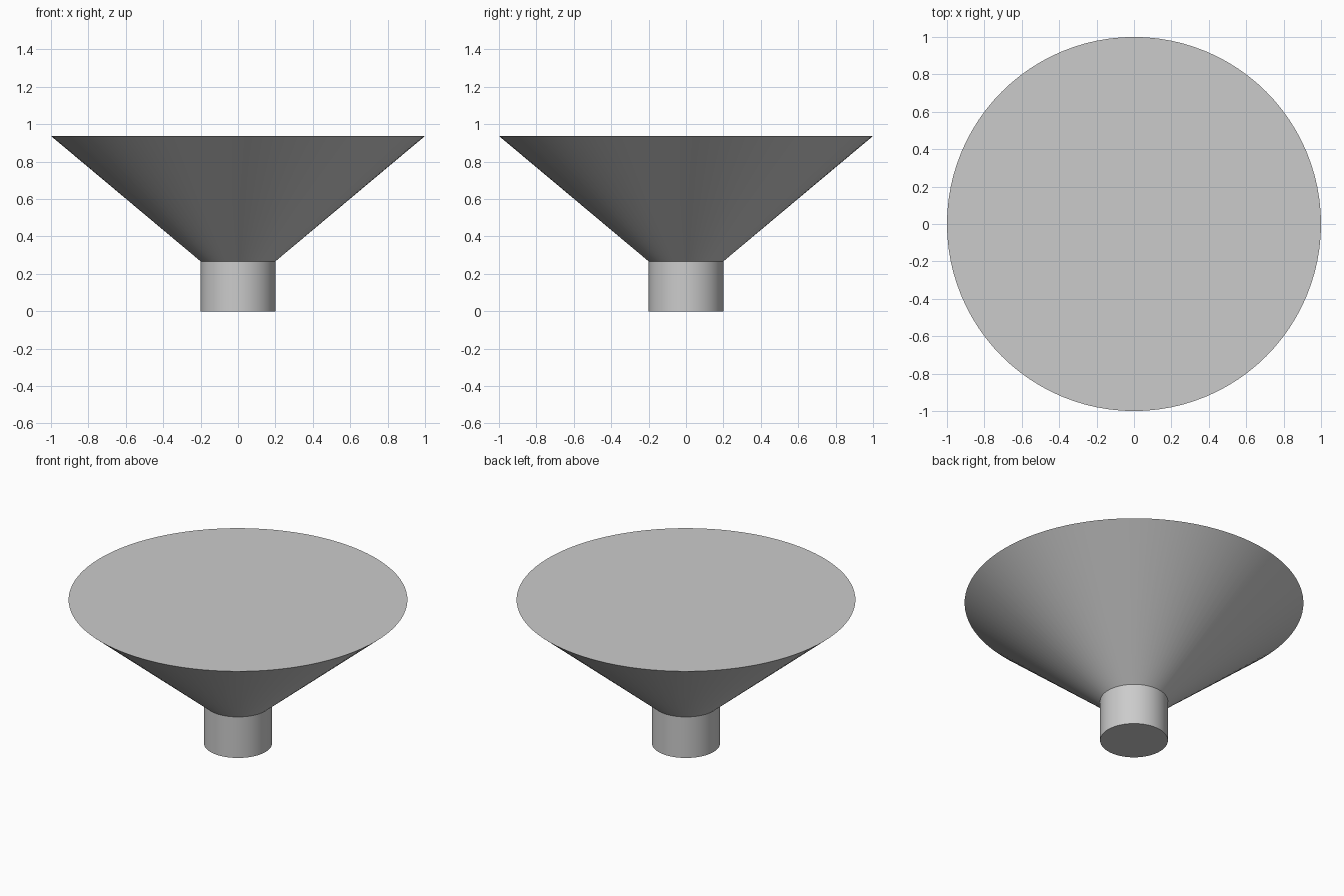
import bpy
import bmesh
import math

SEGMENTS = 96
NECK_RADIUS = 0.2
RIM_RADIUS = 1.0
NECK_TOP = 0.267
RIM_TOP = 0.937

cube = bpy.data.objects.get("Cube")
if cube:
    bpy.data.objects.remove(cube, do_unlink=True)

# Plain grey material
grey = bpy.data.materials.new("light_grey")
grey.use_nodes = True
colour = (0.6, 0.6, 0.6, 1)
grey.diffuse_color = colour
grey.node_tree.nodes["Principled BSDF"].inputs["Base Color"].default_value = colour


def frustum(name, r_low, r_high, z_low, z_high, open_side):
    """Round solid between two heights, left open where it joins its neighbour."""
    bm = bmesh.new()
    bmesh.ops.create_cone(bm, cap_ends=True, segments=SEGMENTS,
                          radius1=r_low, radius2=r_high, depth=z_high - z_low)
    bmesh.ops.translate(bm, verts=bm.verts, vec=(0, 0, (z_low + z_high) / 2))
    bm.normal_update()
    joint = [f for f in bm.faces if f.normal.z * open_side > 0.99]
    bmesh.ops.delete(bm, geom=joint, context="FACES_ONLY")
    mesh = bpy.data.meshes.new(name)
    bm.to_mesh(mesh)
    bm.free()
    mesh.materials.append(grey)
    obj = bpy.data.objects.new(name, mesh)
    bpy.context.collection.objects.link(obj)
    bpy.ops.object.select_all(action="DESELECT")
    obj.select_set(True)
    bpy.context.view_layer.objects.active = obj
    bpy.ops.object.shade_smooth_by_angle(angle=math.radians(30))
    return obj


# Cylindrical neck with a closed bottom
frustum("neck", NECK_RADIUS, NECK_RADIUS, 0, NECK_TOP, 1)

# Flared cone with a flat closed top
frustum("flared_cone", NECK_RADIUS, RIM_RADIUS, NECK_TOP, RIM_TOP, -1)
